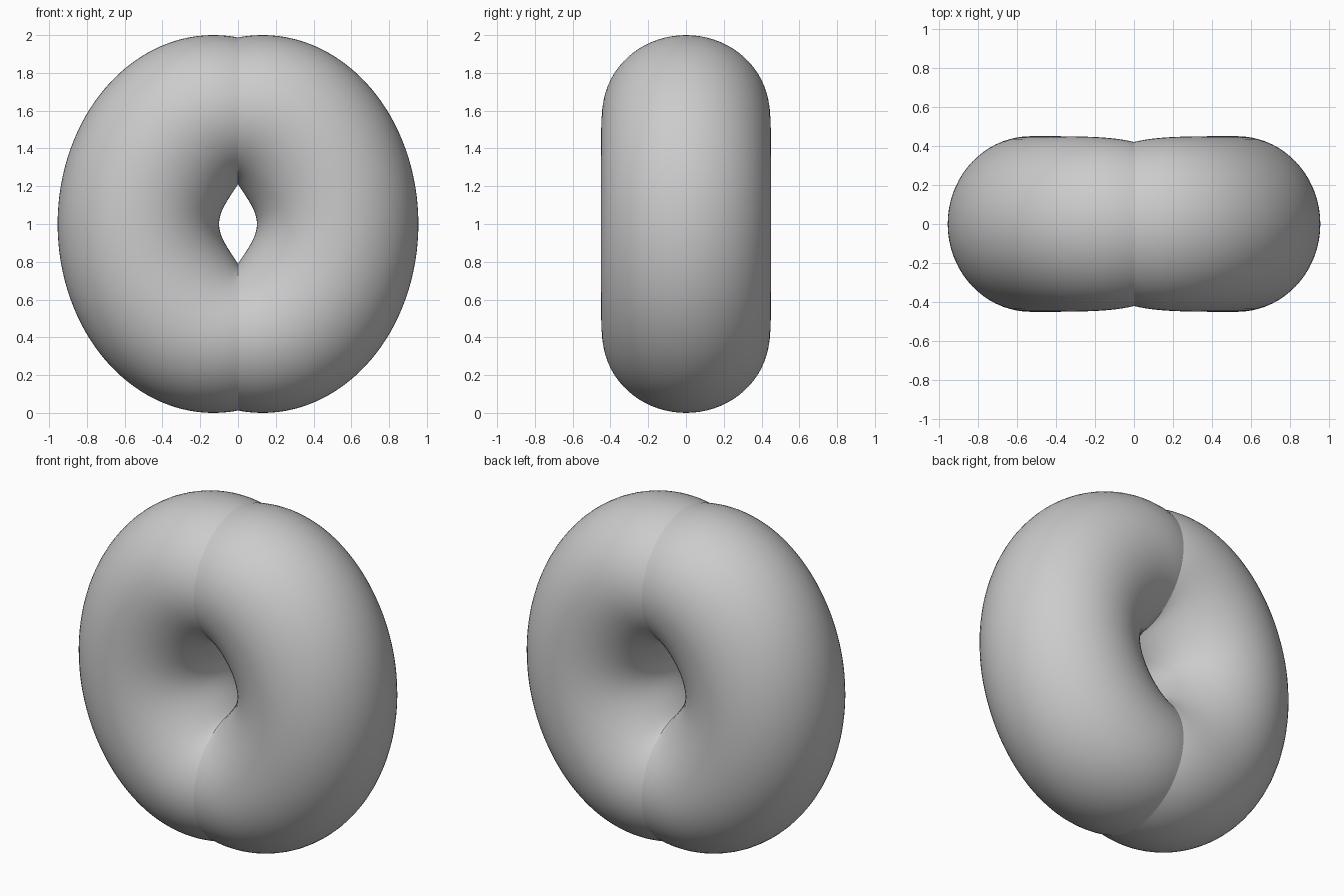
import bpy, bmesh
from math import sin, cos, pi, acos

if "Cube" in bpy.data.objects:
    bpy.data.objects.remove(bpy.data.objects["Cube"])

STEPS, SIDES = 96, 72
OX, OA = 0.13, 0.825            # outer outline: ellipse centre and half width
END = acos(-OX / OA)            # ellipse angle where the outline meets x = 0


def section(t):
    """Outer point, inner point and half depth of the tube at t in [-1, 1]."""
    a = t * END
    outer = (OX + OA * cos(a), 1 + sin(a))
    u = sin(t * pi / 2)
    inner_x = 0.1 * (0.7 * (1 - u * u) + 0.15 * (1 + cos(pi * u)))
    inner = (inner_x, 1 + 0.21 * u)
    return outer, inner, 0.45 - 0.03 * t ** 6


# Bean-shaped half: elliptical sections lofted from bottom seam to top seam
bm = bmesh.new()
rings = []
for i in range(STEPS + 1):
    (ox, oz), (ix, iz), w = section(2 * i / STEPS - 1)
    ring = []
    for j in range(SIDES):
        b = 2 * pi * j / SIDES
        k = (1 + cos(b)) / 2
        ring.append(bm.verts.new((ix + (ox - ix) * k, w * sin(b), iz + (oz - iz) * k)))
    rings.append(ring)
for r, s in zip(rings, rings[1:]):
    for j in range(SIDES):
        n = (j + 1) % SIDES
        bm.faces.new((r[j], r[n], s[n], s[j])).smooth = True
bmesh.ops.recalc_face_normals(bm, faces=bm.faces)
# Make sure the open shell faces outwards
bm.faces.ensure_lookup_table()
f = max(bm.faces, key=lambda q: q.calc_center_median().x)
if f.normal.x < 0:
    bmesh.ops.reverse_faces(bm, faces=bm.faces)

mesh = bpy.data.meshes.new("ring_body")
bm.to_mesh(mesh)
bm.free()
body = bpy.data.objects.new("ring_body", mesh)
bpy.context.collection.objects.link(body)

# Mirrored twin, left unmerged so the seam stays a crisp crease
mod = body.modifiers.new("mirror", 'MIRROR')
mod.use_axis[0] = True
mod.use_mirror_merge = False
